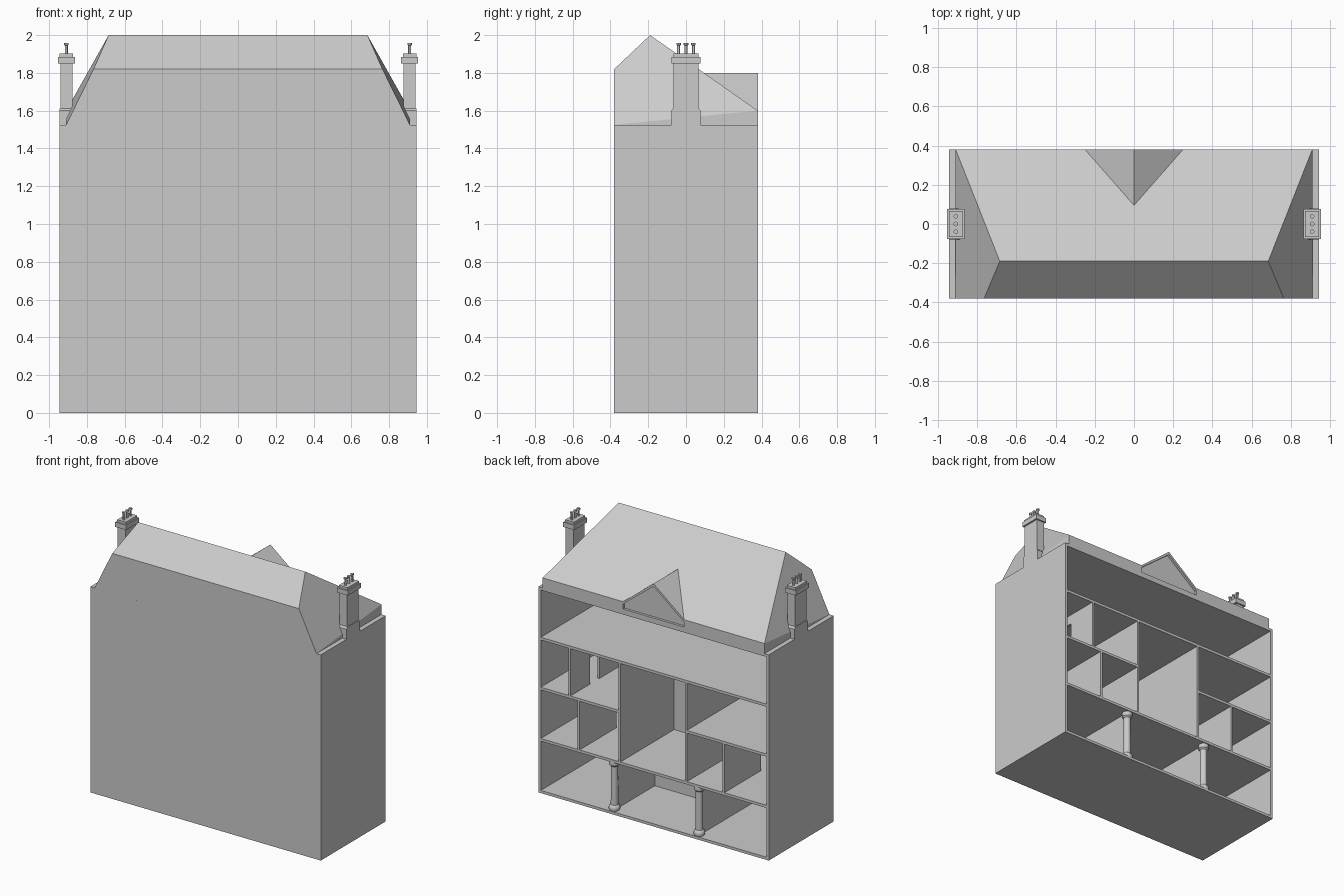
import bpy, bmesh
from mathutils import Vector

if "Cube" in bpy.data.objects:
    bpy.data.objects.remove(bpy.data.objects["Cube"])


def make(name, verts, faces):
    bm = bmesh.new()
    vs = [bm.verts.new(v) for v in verts]
    for f in faces:
        bm.faces.new([vs[i] for i in f])
    bmesh.ops.recalc_face_normals(bm, faces=bm.faces)
    me = bpy.data.meshes.new(name)
    bm.to_mesh(me)
    bm.free()
    ob = bpy.data.objects.new(name, me)
    bpy.context.collection.objects.link(ob)
    return ob


def prism(name, profile, a, b, axis):
    """Extrude a 2D profile from a to b: axis 'x' takes (y,z), axis 'y' takes (x,z)."""
    n = len(profile)
    if axis == 'x':
        verts = [(t, p, q) for t in (a, b) for p, q in profile]
    else:
        verts = [(p, t, q) for t in (a, b) for p, q in profile]
    faces = [list(range(n)), list(range(n, 2 * n))]
    faces += [[i, (i + 1) % n, n + (i + 1) % n, n + i] for i in range(n)]
    return make(name, verts, faces)


def box(name, x0, x1, y0, y1, z0, z1):
    return prism(name, [(x0, z0), (x1, z0), (x1, z1), (x0, z1)], y0, y1, 'y')


def lathe(name, x, y, profile, n=16):
    """Stack of rings (radius, z), closed at both ends."""
    import math
    verts, faces = [], []
    for r, z in profile:
        verts += [(x + r * math.cos(2 * math.pi * i / n),
                   y + r * math.sin(2 * math.pi * i / n), z) for i in range(n)]
    for k in range(len(profile) - 1):
        for i in range(n):
            j = (i + 1) % n
            faces.append([k * n + i, k * n + j, (k + 1) * n + j, (k + 1) * n + i])
    faces += [list(range(n)), list(range((len(profile) - 1) * n, len(profile) * n))]
    ob = make(name, verts, faces)
    bpy.context.view_layer.objects.active = ob
    ob.select_set(True)
    bpy.ops.object.shade_smooth_by_angle()
    ob.select_set(False)
    return ob


W, D, T = 0.945, 0.38, 0.02      # half width, half depth, board thickness
EAVE = 1.525
F1, F2, F3 = 0.385, 0.765, 1.135  # undersides of the upper floors

# Shell, open at the back
box("front_wall", -W, W, -D, -D + T, 0, EAVE)
for s, side in ((-1, "left"), (1, "right")):
    box(side + "_wall", min(s * W, s * (W - T)), max(s * W, s * (W - T)), -D + T, D, 0, EAVE)

# Floors; the second floor leaves a double-height hall in the middle
inner = W - T
HL, HR = -0.265, 0.28
for name, x0, x1, z in (("ground_floor", -inner, inner, 0), ("first_floor", -inner, inner, F1),
                        ("second_floor_left", -inner, HL, F2), ("second_floor_right", HR, inner, F2),
                        ("attic_floor", -inner, inner, F3), ("attic_ceiling", -inner, inner, EAVE - T)):
    box(name, x0, x1, -D + T, D, z, z + T)


# Partitions, some with a doorway
def partition(name, x, z0, z1, door=None, y1=D):
    y0 = -D + T
    pts = [(y0, z0)]
    if door:
        a, b = door
        top = z0 + 0.28
        pts += [(a, z0), (a, top), (b, top), (b, z0)]
    pts += [(y1, z0), (y1, z1), (y0, z1)]
    prism(name, pts, x - 0.008, x + 0.008, 'x')


partition("hall_wall_left", HL, F1 + T, F3)
partition("hall_wall_right", HR, F1 + T, F3)
partition("upper_partition", 0.69, F2 + T, F3, (0.04, 0.15))
partition("middle_partition_right", 0.615, F1 + T, F2, (-0.16, -0.05))
partition("middle_partition_left", -0.572, F1 + T, F2, (-0.16, -0.05))
for s, side in ((-1, "left"), (1, "right")):
    partition("ground_partition_" + side, s * 0.348, T, F1, y1=0.33)
    # Column closing each ground floor partition
    lathe("column_" + side, s * 0.348, 0.34,
          [(0.036, T), (0.04, 0.035), (0.036, 0.05), (0.026, 0.06),
           (0.025, F1 - 0.04), (0.036, F1 - 0.03), (0.038, F1 - 0.015), (0.036, F1)])
box("hall_inner_wall", HL, HR, -0.265, -0.25, F1 + T, F3)
box("ground_inner_wall", -0.348, 0.348, -0.135, -0.12, T, F1)

# Roof with steep front, hipped sides and a gable on the back slope
half = [(0.91, -D, EAVE), (0.765, -D, 1.82), (0.685, -0.19, 2.0), (0.91, D, 1.60), (0.91, D, EAVE),
        (0.25, D, 1.60)]
verts = half + [(-x, y, z) for x, y, z in half] + [(0, D, 1.80), (0, 0.095, 1.80)]
faces = [[0, 1, 7, 6], [1, 2, 8, 7], [0, 4, 10, 6], [4, 3, 5, 12, 11, 9, 10],
         [2, 3, 5, 13], [8, 9, 11, 13], [2, 8, 13], [5, 12, 13], [11, 12, 13]]
for o in (0, 6):
    faces += [[o, o + 1, o + 2], [o, o + 2, o + 3], [o, o + 3, o + 4]]
roof = make("roof", verts, faces)

# Recessed gable panel
cutter = prism("gable_recess", [(-0.25, 1.545), (0.25, 1.545), (0.25, 1.582), (0, 1.778), (-0.25, 1.582)],
               D - 0.018, D + 0.05, 'y')
mod = roof.modifiers.new("recess", 'BOOLEAN')
mod.operation = 'DIFFERENCE'
mod.object = cutter
mod.solver = 'EXACT'
bpy.context.view_layer.objects.active = roof
bpy.ops.object.modifier_apply(modifier=mod.name)
bpy.data.objects.remove(cutter)

# Chimneys
for s, side in ((-1, "left"), (1, "right")):
    def cbox(part, a, b, h, z0, z1):
        box(side + "_chimney_" + part, min(s * a, s * b), max(s * a, s * b), -h, h, z0, z1)
    prism(side + "_chimney_base", [(-0.078, EAVE), (0.078, EAVE), (0.078, 1.6), (0.066, 1.612),
                                   (-0.066, 1.612), (-0.078, 1.6)], s * 0.87, s * 0.945, 'x')
    cbox("stack", 0.877, 0.941, 0.066, 1.60, 1.85)
    cbox("cap", 0.864, 0.954, 0.076, 1.85, 1.885)
    cbox("crown", 0.873, 0.945, 0.066, 1.885, 1.902)
    for k in (-1, 0, 1):
        lathe(side + "_chimney_pot", s * 0.909, k * 0.039,
              [(0.008, 1.90), (0.008, 1.945), (0.012, 1.948), (0.012, 1.958)], 12)
